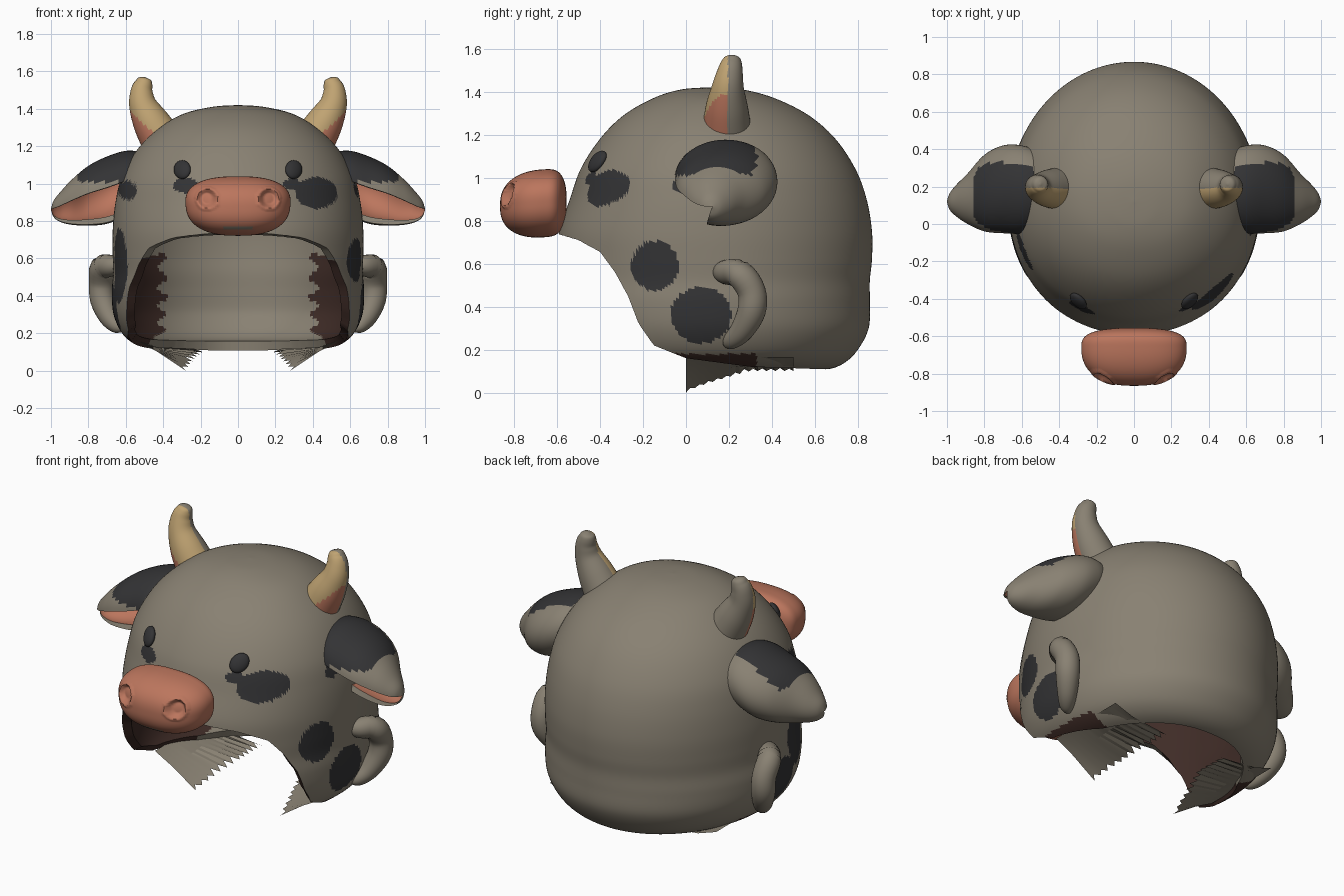
import bpy, bmesh, math, random
from mathutils import Vector

if "Cube" in bpy.data.objects:
    bpy.data.objects.remove(bpy.data.objects["Cube"])

random.seed(4)


def material(name, rgb):
    m = bpy.data.materials.new(name)
    m.diffuse_color = (*rgb, 1)
    m.use_nodes = True
    m.node_tree.nodes["Principled BSDF"].inputs["Base Color"].default_value = m.diffuse_color
    return m


MATS = [material("grey_hide", (0.25, 0.22, 0.17)),
        material("black_patch", (0.033, 0.033, 0.035)),
        material("pink_skin", (0.50, 0.18, 0.11)),
        material("tan_horn", (0.53, 0.37, 0.17)),
        material("brown_lining", (0.05, 0.025, 0.02))]
GREY, BLACK, PINK, TAN, BROWN = range(5)


def spline(pts, u):
    """Catmull-Rom through tuples, u measured in point indices."""
    n = len(pts) - 1
    i = min(int(u), n - 1)
    t = u - i
    a, b, c, d = (pts[min(max(k, 0), n)] for k in (i - 1, i, i + 1, i + 2))
    return [0.5 * (2 * q + (r - p) * t + (2 * p - 5 * q + 4 * r - s) * t * t
                   + (3 * q - p - 3 * r + s) * t ** 3) for p, q, r, s in zip(a, b, c, d)]


def finish(name, bm, angle=40, recalc=True):
    if recalc:
        bmesh.ops.recalc_face_normals(bm, faces=bm.faces)
    me = bpy.data.meshes.new(name)
    bm.to_mesh(me)
    bm.free()
    for m in MATS:
        me.materials.append(m)
    ob = bpy.data.objects.new(name, me)
    bpy.context.collection.objects.link(ob)
    bpy.ops.object.select_all(action='DESELECT')
    ob.select_set(True)
    bpy.context.view_layer.objects.active = ob
    bpy.ops.object.shade_smooth_by_angle(angle=math.radians(angle))
    return ob


def loft(bm, rings, cap=True):
    """Skin closed rings of points; returns faces as (face, index around ring)."""
    vs = [[bm.verts.new(p) for p in r] for r in rings]
    n = len(vs[0])
    out = []
    for a, b in zip(vs, vs[1:]):
        for j in range(n):
            k = (j + 1) % n
            out.append((bm.faces.new((a[j], a[k], b[k], b[j])), j))
    if cap:
        bm.faces.new(vs[0])
        bm.faces.new(vs[-1])
    return out


# ---- hood: dome rings (z, front, side, back radius), trimmed by a side-view curve
YC = 0.12
PROFILE = [(1.42, 0, 0, 0), (1.41, .14, .14, .14), (1.37, .27, .30, .29), (1.29, .41, .43, .45),
           (1.18, .52, .54, .575), (1.04, .61, .62, .668), (.90, .66, .655, .72),
           (.75, .71, .67, .745), (.62, .72, .67, .745), (.52, .72, .667, .735),
           (.42, .72, .675, .735), (.30, .69, .665, .73), (.20, .64, .62, .68),
           (.14, .56, .55, .62), (.11, .45, .46, .55), (.112, .38, .39, .48)]
TRIM = [(-.60, .74), (-.50, .71), (-.40, .655), (-.33, .56), (-.27, .45), (-.22, .32),
        (-.15, .22), (0, .16), (.3, .12), (.9, .10)]


def trim_z(y):
    if y <= TRIM[0][0]:
        return TRIM[0][1]
    for (y0, z0), (y1, z1) in zip(TRIM, TRIM[1:]):
        if y <= y1:
            return z0 + (z1 - z0) * (y - y0) / (y1 - y0)
    return 0.10


def hood_point(a, u):
    z, f, s, b = spline(PROFILE, u)
    c = math.cos(a)
    y = -f * c ** .92 if c > 0 else -b * c
    return Vector((s * math.sin(a), YC + y, z))


# spots: (side, y, z, ry, rz) on the cheeks and (x, z, rx, rz) on the face
CHEEK = [(1, -.145, .59, .11, .115), (1, .07, .36, .14, .13), (1, -.02, .965, .045, .04),
         (-1, -.13, .56, .11, .2), (-1, .05, .34, .13, .13)]
FACE = [(.42, .95, .11, .085), (.29, .995, .05, .03), (-.28, .99, .07, .04), (-.59, .965, .05, .05)]


def spotted(p):
    for s, y, z, ry, rz in CHEEK:
        if s * p.x > .3 and ((p.y - y) / ry) ** 2 + ((p.z - z) / rz) ** 2 < 1:
            return True
    return p.y < 0.05 and any(((p.x - x) / rx) ** 2 + ((p.z - z) / rz) ** 2 < 1
                              for x, z, rx, rz in FACE)


bm = bmesh.new()
NA, NU = 340, 84
top = bm.verts.new((0, YC, 1.42))
cols = []
for j in range(NA):
    a = 2 * math.pi * j / NA
    u = 5.0
    while u < len(PROFILE) - 1:
        p = hood_point(a, u)
        if p.z < trim_z(p.y):
            break
        u += 0.01
    u = min(u, len(PROFILE) - 1)
    cols.append([top] + [bm.verts.new(hood_point(a, u * i / NU)) for i in range(1, NU + 1)])
for j in range(NA):
    a, b = cols[j], cols[(j + 1) % NA]
    bm.faces.new((top, a[1], b[1]))
    for i in range(1, NU):
        bm.faces.new((a[i], a[i + 1], b[i + 1], b[i]))
bmesh.ops.recalc_face_normals(bm, faces=bm.faces)
bm.normal_update()
if top.normal.z < 0:
    bmesh.ops.reverse_faces(bm, faces=bm.faces)
    bm.normal_update()
outer = list(bm.faces)
inner = {v: bm.verts.new(v.co - v.normal * 0.05) for v in list(bm.verts)}
for f in outer:
    p = f.calc_center_median()
    low = p.z < .18 and -.1 < p.y < .33 and abs(p.x) < .6
    f.material_index = BLACK if spotted(p) else BROWN if low else GREY
    g = bm.faces.new([inner[v] for v in reversed(f.verts)])
    edge = .44 + .03 * math.sin(p.z * 60)
    side = abs(p.x) > edge and p.z < .62 and p.y > 0
    g.material_index = BROWN if side or (p.y < .12 and p.z < 1.0) else GREY
for j in range(NA):
    a, b = cols[j][-1], cols[(j + 1) % NA][-1]
    dark = a.co.y < .3 and a.co.z < .6
    bm.faces.new((a, inner[a], inner[b], b)).material_index = BROWN if dark else GREY
finish("hood", bm, recalc=False)

# ---- snout: round-fronted, flat-backed ellipsoid with pressed-in nostrils and a mouth slit
bm = bmesh.new()
bmesh.ops.create_uvsphere(bm, u_segments=160, v_segments=100, radius=1)
for v in bm.verts:
    n = v.co.copy()
    cx, cz = (math.copysign(abs(k) ** .8, k) for k in (n.x, n.z))
    cy = -abs(n.y) ** .9 * .2 if n.y < 0 else n.y ** .6 * .11
    v.co = Vector((cx * .28 * (1 + .06 * cz), -.665 + cy, .88 + cz * .158 + cy * .06))
    if n.y < -.15:
        d = math.hypot((abs(v.co.x) - .165) / .05, (v.co.z - .92) / .05)
        if d < 1:
            v.co.y += .03 * min(1, (1 - d) * 2.5)
        elif d < 1.3:
            v.co.y -= .006
for f in bm.faces:
    p = f.calc_center_median()
    slit = abs(p.x) < .08 and .755 < p.z < .772 and p.y < -.67
    f.material_index = GREY if slit else PINK
finish("snout", bm, 60)


def tube(name, path, colour=None, steps=28, sides=28):
    """Round tapered sweep along (x, y, z, radius) points, rounded at both ends."""
    for s, tag in ((1, "right"), (-1, "left")):
        bm = bmesh.new()
        rings = []
        n = len(path) - 1
        for i in range(steps + 1):
            u = n * i / steps
            x, y, z, r = spline(path, u)
            q0 = Vector(spline(path, max(u - .3, 0))[:3])
            q1 = Vector(spline(path, min(u + .3, n))[:3])
            d = (q1 - q0).normalized()
            e1 = d.cross(Vector((.35, 1, 0))).normalized()
            e2 = d.cross(e1)
            ring = []
            for k in range(sides):
                w = 2 * math.pi * k / sides
                p = Vector((x, y, z)) + max(r, .004) * (e1 * math.cos(w) + e2 * math.sin(w))
                ring.append((s * p.x, p.y, p.z))
            rings.append(ring)
        loft(bm, rings)
        if colour:
            for f in bm.faces:
                f.material_index = colour(f.calc_center_median())
        finish(f"{tag}_{name}", bm, 60)


# ---- horns: tan front, pink root, grey back
def horn_colour(p):
    if p.y > .195:
        return GREY
    return PINK if p.z < .84 + .95 * abs(p.x) else TAN


tube("horn", [(.40, .19, 1.22, .115), (.465, .19, 1.33, .098), (.508, .195, 1.42, .075),
              (.515, .205, 1.49, .06), (.505, .212, 1.535, .048), (.502, .213, 1.56, .034),
              (.50, .213, 1.57, .005)], horn_colour, steps=48, sides=40)

# ---- curled side hooks
tube("side_hook", [(.62, .15, .555, .03), (.67, .18, .56, .055), (.725, .25, .55, .066),
                   (.73, .305, .47, .066), (.725, .305, .38, .066), (.69, .26, .29, .055),
                   (.65, .21, .24, .04), (.62, .19, .225, .02)])

# ---- ears: cupped leaves, stations (x, y, ry, z, rz) from root to tip
EAR = [(.50, .185, .20, 1.03, .14), (.60, .185, .235, 1.0, .175), (.70, .185, .235, .965, .18),
       (.80, .165, .205, .935, .16), (.89, .135, .135, .90, .12), (.95, .125, .085, .875, .08),
       (.985, .12, .045, .865, .045), (1.0, .12, .004, .862, .004)]
ARC = 40
for s, tag in ((1, "right"), (-1, "left")):
    bm = bmesh.new()
    rings = []
    mid = math.atan2(-.55, -.8)
    for i in range(61):
        x, y, ry, z, rz = spline(EAR, (len(EAR) - 1) * i / 60)
        ws = [mid + .68 + (2 * math.pi - 1.36) * k / ARC for k in range(ARC + 1)]
        ring = [(w, 1) for w in ws] + [(w, .82) for w in reversed(ws)]
        rings.append([(s * min(x, 1), y + ry * q * math.cos(w), z + rz * q * math.sin(w)) for w, q in ring])
    for f, j in loft(bm, rings, cap=False):
        p = f.calc_center_median()
        if ARC < j < 2 * ARC + 1:
            f.material_index = PINK
        elif ((abs(p.x) - .69) / .17) ** 4 + ((p.y - .13) / .2) ** 4 < 1 and p.z > 1.01:
            f.material_index = BLACK
    finish(f"{tag}_ear", bm, 50)

# ---- eyes: flattened beads tilted with the brow
for s, tag in ((1, "right"), (-1, "left")):
    bm = bmesh.new()
    bmesh.ops.create_uvsphere(bm, u_segments=32, v_segments=20, radius=1)
    for v in bm.verts:
        c = v.co
        v.co = Vector((s * (.298 + c.x * .045), -.412 + c.y * .03 + c.x * .022 + c.z * .022, 1.075 + c.z * .05))
    for f in bm.faces:
        f.material_index = BLACK
    finish(f"{tag}_eye", bm, 60)

# ---- ragged lining flaps hanging from the lower rim
for s, tag in ((1, "right"), (-1, "left")):
    bm = bmesh.new()
    rows = []
    for i in range(25):
        y = .5 * i / 24
        t = min(1, y / .3)
        jag = random.uniform(.02, .05) if i % 2 else 0
        low = .10 * t ** .8 + jag * .4
        pts = [(.55, y, .165), (.43, y, .10 + .025 * t), (.28 - .09 * t + jag, y, low)]
        rows.append([bm.verts.new((s * x, yy, z)) for x, yy, z in pts])
    for a, b in zip(rows, rows[1:]):
        for k in range(2):
            bm.faces.new((a[k], a[k + 1], b[k + 1], b[k]))
    finish(f"{tag}_lining_flap", bm, 20)
